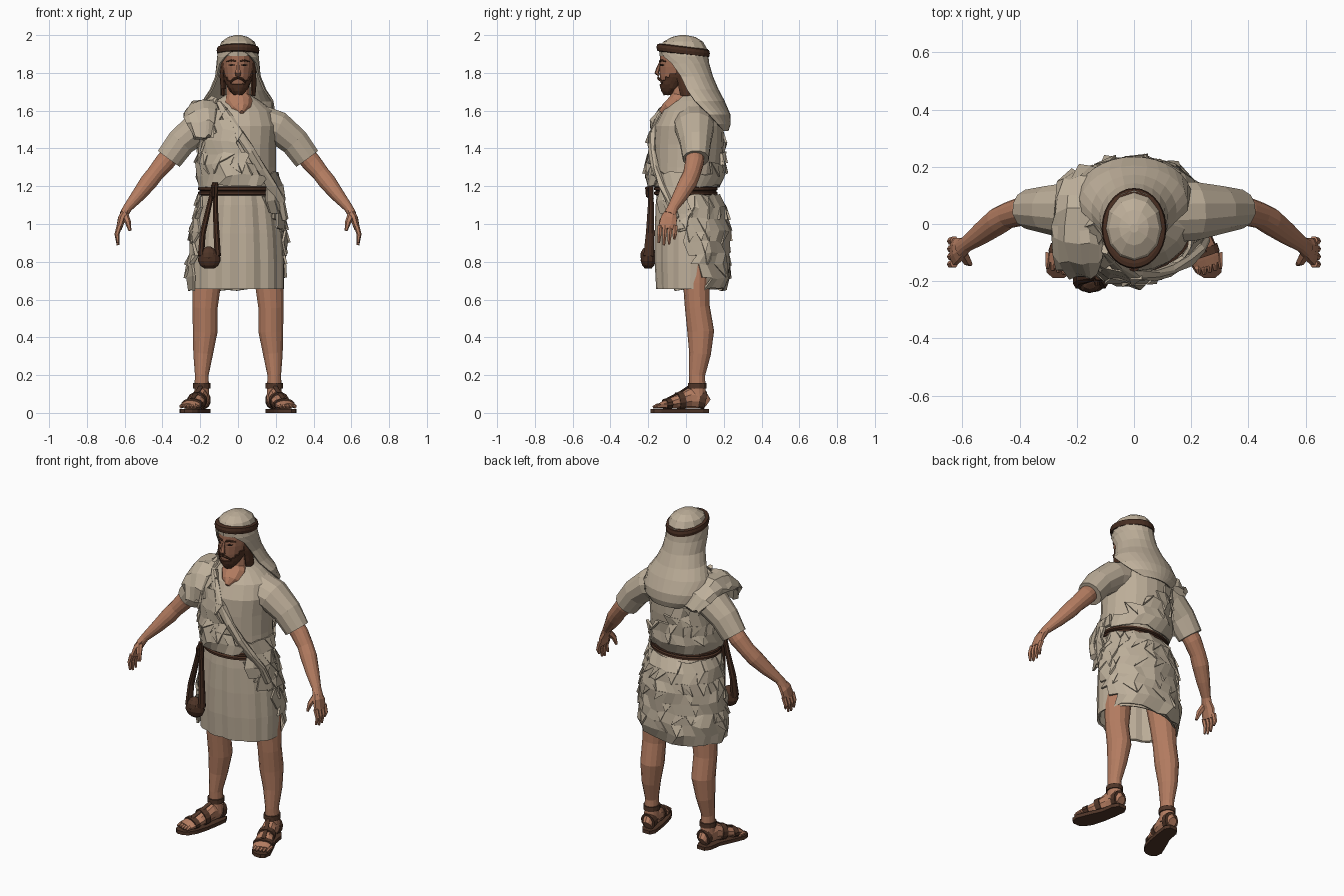
import bpy, bmesh, math, random
from mathutils import Vector

random.seed(4)


def material(name, rgb):
    m = bpy.data.materials.new(name)
    m.diffuse_color = (*rgb, 1)
    return m


CLOTH = material("tan cloth", (0.51, 0.425, 0.32))
FUR = material("pale fleece", (0.51, 0.43, 0.325))
SKIN = material("tanned skin", (0.46, 0.205, 0.12))
FACE = material("weathered face skin", (0.35, 0.15, 0.088))
HAIR = material("brown hair", (0.085, 0.034, 0.018))
LEATHER = material("dark leather", (0.065, 0.028, 0.016))
SANDAL = material("sandal leather", (0.08, 0.036, 0.021))
DARK = material("dark eye", (0.03, 0.014, 0.01))


def finish(name, bm, mat, thick=0):
    bmesh.ops.delete(bm, geom=[v for v in bm.verts if not v.link_faces], context='VERTS')
    bmesh.ops.recalc_face_normals(bm, faces=bm.faces)
    me = bpy.data.meshes.new(name)
    bm.to_mesh(me)
    bm.free()
    me.materials.append(mat)
    ob = bpy.data.objects.new(name, me)
    bpy.context.collection.objects.link(ob)
    if thick:
        mod = ob.modifiers.new("thickness", 'SOLIDIFY')
        mod.thickness, mod.offset = thick, 0
    return ob


def skin_rings(name, rings, mat):
    bm = bmesh.new()
    vs = [[bm.verts.new(p) for p in r] for r in rings]
    n = len(vs[0])
    for a, b in zip(vs, vs[1:]):
        for i in range(n):
            bm.faces.new((a[i], a[(i + 1) % n], b[(i + 1) % n], b[i]))
    bm.faces.new(vs[0])
    bm.faces.new(vs[-1])
    return finish(name, bm, mat)


def noise(j):
    return Vector([random.uniform(-j, j) for _ in range(3)])


def oval(row, t, k=1):
    """Point on a level oval (z, half width, front y, back y); t = 0 is the front."""
    z, rx, y0, y1 = row
    return Vector((k * rx * math.sin(t), (y0 + y1) / 2 - k * (y1 - y0) / 2 * math.cos(t), z))


def loft(name, rows, mat, n=24, tilt=0, pleat=0):
    rings = []
    for row in rows:
        ring = [oval(row, t, 1 + pleat * (1 if i % 3 else -1) * max(0, math.cos(t)))
                for i, t in enumerate(math.tau * k / n for k in range(n))]
        rings.append([p + Vector((0, 0, tilt * p.y)) for p in ring])
    return skin_rings(name, rings, mat)


def tube(name, pts, radii, mat, ref=(1, 0, 0), n=8, s=1, jitter=0):
    pts = [Vector((p[0] * s, p[1], p[2])) for p in pts]
    rings = []
    for i, p in enumerate(pts):
        d = (pts[min(i + 1, len(pts) - 1)] - pts[max(i - 1, 0)]).normalized()
        u = (Vector(ref) - d * d.dot(Vector(ref))).normalized()
        v = d.cross(u)
        r = radii[i] if isinstance(radii, list) else radii
        r = r if isinstance(r, tuple) else (r, r)
        rings.append([p + u * r[0] * math.cos(a) + v * r[1] * math.sin(a) + noise(jitter)
                      for a in [math.tau * (k + 0.5) / n for k in range(n)]])
    return skin_rings(name, rings, mat)


def resample(prof, count):
    out = []
    for j in range(count):
        z = prof[0][0] + (prof[-1][0] - prof[0][0]) * j / (count - 1)
        a, b = next((a, b) for a, b in zip(prof, prof[1:]) if b[0] - 1e-6 <= z <= a[0] + 1e-6)
        out.append([x + (y - x) * (a[0] - z) / (a[0] - b[0]) for x, y in zip(a, b)])
    return out


def shell(name, prof, count, n, keep, mat, jitter=0.01, tufts=0.45, thick=0.012):
    """Ragged layer over an oval form; keep(centre) picks the covered area."""
    bm = bmesh.new()
    grid = [[bm.verts.new(oval(r, math.tau * (i + .5 * (j % 2) * (tufts > 0)) / n) + noise(jitter)) for i in range(n)]
            for j, r in enumerate(resample(prof, count))]
    for j, (a, b) in enumerate(zip(grid, grid[1:])):
        for i in range(n):
            k = (i + 1) % n
            q = [a[i], a[k], b[k], b[i]]
            c = sum((v.co for v in q), Vector()) / 4
            if not keep(c):
                continue
            bm.faces.new(q)
            if random.random() < tufts and j < count - 2:
                out = Vector((c.x, c.y - 0.02, 0)).normalized()
                tip = b[random.choice((i, k))].co + out * random.uniform(0.008, 0.016)
                bm.faces.new([bm.verts.new(p) for p in (a[i].co + out * .003, a[k].co + out * .003, tip)])
    return finish(name, bm, mat, thick)


# Tunic body and pleated skirt with a hollow underside
loft("tunic_body", [(1.15, .19, -.15, .15), (1.22, .205, -.165, .17), (1.3, .2, -.17, .185),
     (1.42, .2, -.172, .198), (1.52, .21, -.165, .2), (1.6, .185, -.125, .19),
     (1.65, .12, -.075, .15), (1.685, .065, -.045, .1)], CLOTH, n=20)
loft("tunic_skirt", [(1.18, .19, -.15, .155), (1.1, .213, -.158, .19), (.95, .234, -.163, .215), (.8, .243, -.163, .215),
     (.655, .243, -.155, .195), (.66, .23, -.143, .182), (.9, .21, -.13, .17)], CLOTH, n=36, pleat=.032)


# Fleece draped from one shoulder, around the waist and over the back of the skirt
def over_chest(c):
    if c.x < -.13:
        return c.y < .05 or c.z < 1.6
    return c.x < .19 - (c.z - 1.16) * .66 if c.y < .03 else c.z < 1.34 - (c.x - .1) * .75


shell("fleece_drape", [(1.67, .13, -.095, .16), (1.62, .2, -.14, .2), (1.54, .218, -.183, .21),
      (1.44, .21, -.195, .21), (1.34, .21, -.2, .2), (1.26, .216, -.214, .2), (1.2, .208, -.2, .175)],
      9, 28, over_chest, FUR)
tube("fleece_edge", [(-.1, -.09, 1.64), (-.05, -.145, 1.56), (.01, -.178, 1.47), (.07, -.18, 1.38), (.125, -.165, 1.29),
     (.18, -.13, 1.2), (.225, -.09, 1.12), (.245, -.05, 1.03)], [.018] + [(.026, .02)] * 6 + [.02], FUR, jitter=.006)
shell("fleece_skirt", [(1.15, .205, -.165, .17), (1.08, .228, -.17, .205), (.95, .246, -.172, .225),
      (.82, .256, -.172, .23), (.72, .262, -.17, .23), (.655, .258, -.16, .205)], 9, 28,
      lambda c: c.y > (-.14 + (1.15 - c.z) * .55 if c.x > 0 else -.08), FUR)
shell("fleece_tail", [(1.27, .21, -.185, .19), (1.18, .228, -.19, .18), (.98, .25, -.18, .21)], 5, 28,
      lambda c: c.x > .13 + (1.3 - c.z) * .2 and c.y < .03, FUR)
tube("fleece_shoulder", [(-.185, -.175, 1.46), (-.19, -.16, 1.53), (-.2, -.12, 1.585), (-.2, -.06, 1.61), (-.2, -.01, 1.62),
     (-.2, .04, 1.62), (-.195, .09, 1.6), (-.19, .14, 1.565), (-.17, .185, 1.5)],
     [(.05, .018), (.075, .026), (.085, .03)] + [(.09, .034)] * 3 + [(.085, .03), (.075, .026), (.05, .018)],
     FUR, ref=(1, 0, .4), n=12, jitter=.012)

# Belt of two cords
for k, z in enumerate((1.163, 1.187)):
    loft(f"belt_cord_{k + 1}", [(z - .013, .198, -.155, .155), (z - .006, .212, -.17, .168),
         (z + .006, .212, -.17, .168), (z + .013, .198, -.155, .155)], LEATHER, n=32)

# Sling hanging from the belt with its stone
SLING = [(.012, .012), (.014, .017), (.017, .024), (.018, .03)]
tube("sling_strap_outer", [(-.125, -.185, 1.22), (-.152, -.186, 1.1), (-.187, -.19, .95), (-.196, -.198, .83)], SLING, LEATHER)
tube("sling_strap_inner", [(-.115, -.185, 1.22), (-.12, -.186, 1.1), (-.114, -.19, .95), (-.107, -.198, .83)], SLING, LEATHER)
tube("sling_knot", [(-.135, -.18, 1.2), (-.13, -.208, 1.19), (-.13, -.204, 1.15), (-.135, -.175, 1.13)], .01, LEATHER)
loft("sling_pouch", [(z, .06 * w, -.2 - .04 * w, -.2 + .04 * w) for z, w in
     ((.765, .45), (.78, .8), (.805, 1), (.835, .95), (.85, .8))], LEATHER, n=12).location.x = -.152
loft("sling_stone", [(.832 + .05 * math.cos(a), .046 * math.sin(a), -.2 - .042 * math.sin(a), -.2 + .042 * math.sin(a))
     for a in (.2, .7, 1.2, 1.7, 2.3, 2.9)], SANDAL, n=10).location.x = -.155

# Neck, head and face
tube("neck", [(0, -.02, 1.78), (0, -.02, 1.68), (.005, -.045, 1.64), (.015, -.09, 1.6), (.02, -.12, 1.575)],
     [(.06, .058), (.064, .06), (.075, .055), (.055, .05), (.012, .035)], SKIN, n=12)
HEAD = [(1.925, .082, -.135, .09), (1.87, .084, -.138, .09), (1.83, .081, -.141, .08),
        (1.78, .072, -.138, .05), (1.735, .054, -.132, 0), (1.7, .03, -.12, -.05)]
loft("head", HEAD, FACE, n=16)
BEARD = [(z, rx + .005, y0 - .006, y1) for z, rx, y0, y1 in HEAD[1:]] + [(1.685, .018, -.115, -.07)]
shell("beard", BEARD, 11, 28, lambda c: c.y < 0 and c.z < 1.742 + 1.2 * max(0, abs(c.x) - .034), HAIR, .002, 0, .007)
shell("side_hair", [(1.86, .088, -.09, .08), (1.78, .092, -.075, .06), (1.68, .085, -.05, .07)], 6, 20,
      lambda c: abs(c.x) > .075 and c.y < .05, HAIR, .003, 0, .012)
tube("nose", [(0, -.137, 1.855), (0, -.149, 1.82), (0, -.155, 1.8), (0, -.142, 1.785)],
     [(.008, .006), (.012, .01), (.018, .012), (.014, .006)], FACE, n=6)
UP = (0, 0, 1)
for s, side in ((1, "left"), (-1, "right")):
    tube(f"moustache_{side}", [(.002, -.147, 1.774), (.022, -.143, 1.768), (.04, -.124, 1.75)], [.007, .007, .005], HAIR, UP, 6, s)
    tube(f"brow_{side}", [(.012, -.138, 1.862), (.035, -.132, 1.867), (.06, -.108, 1.86)], [.006, .006, .004], HAIR, UP, 6, s)
    tube(f"eye_{side}", [(.02, -.139, 1.842), (.034, -.131, 1.842), (.048, -.119, 1.841)],
         [(.003, .003), (.006, .004), (.003, .003)], DARK, UP, 6, s)

# Headcloth: domed cap, band and sheet falling over the back
loft("headcloth_cap", [(1.89, .1, -.14, .11), (1.93, .102, -.143, .11), (1.965, .088, -.12, .09),
     (1.99, .052, -.075, .05), (2.0, .015, -.03, 0)], CLOTH, n=12)
loft("head_band", [(1.896, .1, -.14, .115), (1.9, .11, -.153, .123), (1.918, .113, -.156, .126),
     (1.934, .109, -.152, .122), (1.939, .098, -.138, .112)], LEATHER, n=28, tilt=-.12)
bm = bmesh.new()
sheet = []
for z, rx, y0, y1, gap in ((1.925, .1, -.14, .112, 10), (1.885, .107, -.14, .114, 38), (1.85, .109, -.132, .118, 58),
                           (1.78, .117, -.1, .138, 68), (1.71, .145, -.08, .168, 72), (1.65, .185, -.07, .2, 82),
                           (1.58, .2, -.06, .23, 104), (1.53, .19, -.05, .232, 122), (1.495, .16, -.04, .22, 145)):
    g = math.radians(gap)
    sheet.append([bm.verts.new(oval((z, rx, y0, y1), g + (math.tau - 2 * g) * i / 14)) for i in range(15)])
for a, b in zip(sheet, sheet[1:]):
    for i in range(14):
        bm.faces.new((a[i], a[i + 1], b[i + 1], b[i]))
finish("headcloth_sheet", bm, CLOTH, .01)

FOOT = [(.187, .113, .05, .025, .028), (.19, .08, .075, .04, .055), (.2, .02, .078, .042, .056),
        (.225, -.06, .056, .05, .034), (.248, -.12, .042, .053, .02), (.257, -.145, .036, .046, .013)]
SOLE = [(.187, .122, .025), (.19, .09, .044), (.2, .02, .045), (.225, -.06, .056), (.25, -.13, .06),
        (.26, -.17, .045), (.264, -.188, .02)]
STRAPS = (("ankle", [(.192, .059, .13), (.192, .059, .158)], (.047, .05)),
          ("heel", [(.188, .103, .066), (.19, .07, .072)], (.045, .05)),
          ("middle", [(.211, -.015, .067), (.221, -.045, .062)], (.052, .048)),
          ("toe", [(.237, -.085, .048), (.246, -.112, .045)], (.058, .031)),
          ("instep", [(.197, .012, .138), (.216, -.03, .11), (.243, -.1, .074)], (.012, .006)))
SIDE, ACROSS = (0, 1, 0), (1, 0, 0)
for s, side in ((1, "left"), (-1, "right")):
    # Sleeve and arm
    tube(f"sleeve_{side}", [(.1, .04, 1.54), (.21, .045, 1.51), (.3, .05, 1.435), (.366, .052, 1.345)],
         [(.11, .1), (.105, .09), (.085, .08), (.07, .074)], CLOTH, SIDE, 12, s)
    tube(f"arm_{side}", [(.3, .05, 1.43), (.39, .045, 1.325), (.44, .03, 1.265), (.475, .01, 1.22), (.53, -.03, 1.15),
         (.585, -.07, 1.085), (.605, -.085, 1.05)], [.05, (.05, .052), (.046, .045), (.048, .046), (.04, .036),
         (.028, .024), (.034, .023)], SKIN, SIDE, 14, s)
    # Hand with fingers
    tube(f"palm_{side}", [(.592, -.077, 1.07), (.615, -.09, 1.03), (.63, -.1, .975)],
         [(.03, .022), (.046, .022), (.05, .016)], SKIN, SIDE, 8, s)
    for k, end in enumerate((.9, .888, .893, .92)):
        y = -.138 + .027 * k
        tube(f"finger_{side}_{k + 1}", [(.628, y, .99), (.641, y - .003, .945), (.635, y - .006, end)],
             [.015, .013, .007], SKIN, SIDE, 6, s)
    tube(f"thumb_{side}", [(.6, -.1, 1.05), (.583, -.13, 1.01), (.572, -.14, .965)], [.02, .016, .008], SKIN, SIDE, 6, s)
    # Leg
    tube(f"leg_{side}", [(.14, .05, .92), (.166, .055, .68), (.174, .06, .56), (.174, .078, .43), (.185, .074, .31),
         (.192, .058, .2), (.192, .06, .14), (.192, .06, .07)], [(.095, .09), (.077, .07), (.068, .066), (.067, .071),
         (.053, .057), (.037, .043), (.039, .043), (.042, .048)], SKIN, ACROSS, 14, s)
    # Foot and toes
    tube(f"foot_{side}", [f[:3] for f in FOOT], [f[3:] for f in FOOT], SKIN, ACROSS, 10, s)
    for k in range(5):
        x, y = .222 + .019 * k, -.14 + .007 * max(0, k - 1)
        tube(f"toe_{side}_{k + 1}", [(x, y + .02, .036), (x + .003, y - .015, .036), (x + .005, y - .035, .03)],
             [.012, .013 - .001 * k, .006], SKIN, ACROSS, 6, s)
    # Sandal sole and straps
    outline = [(x + w, y) for x, y, w in SOLE] + [(x - w, y) for x, y, w in reversed(SOLE)]
    skin_rings(f"sandal_sole_{side}", [[(x * s, y, z) for x, y in outline] for z in (0, .021)], SANDAL)
    for label, pts, r in STRAPS:
        tube(f"sandal_{label}_strap_{side}", pts, r, SANDAL, ACROSS, 12, s)
